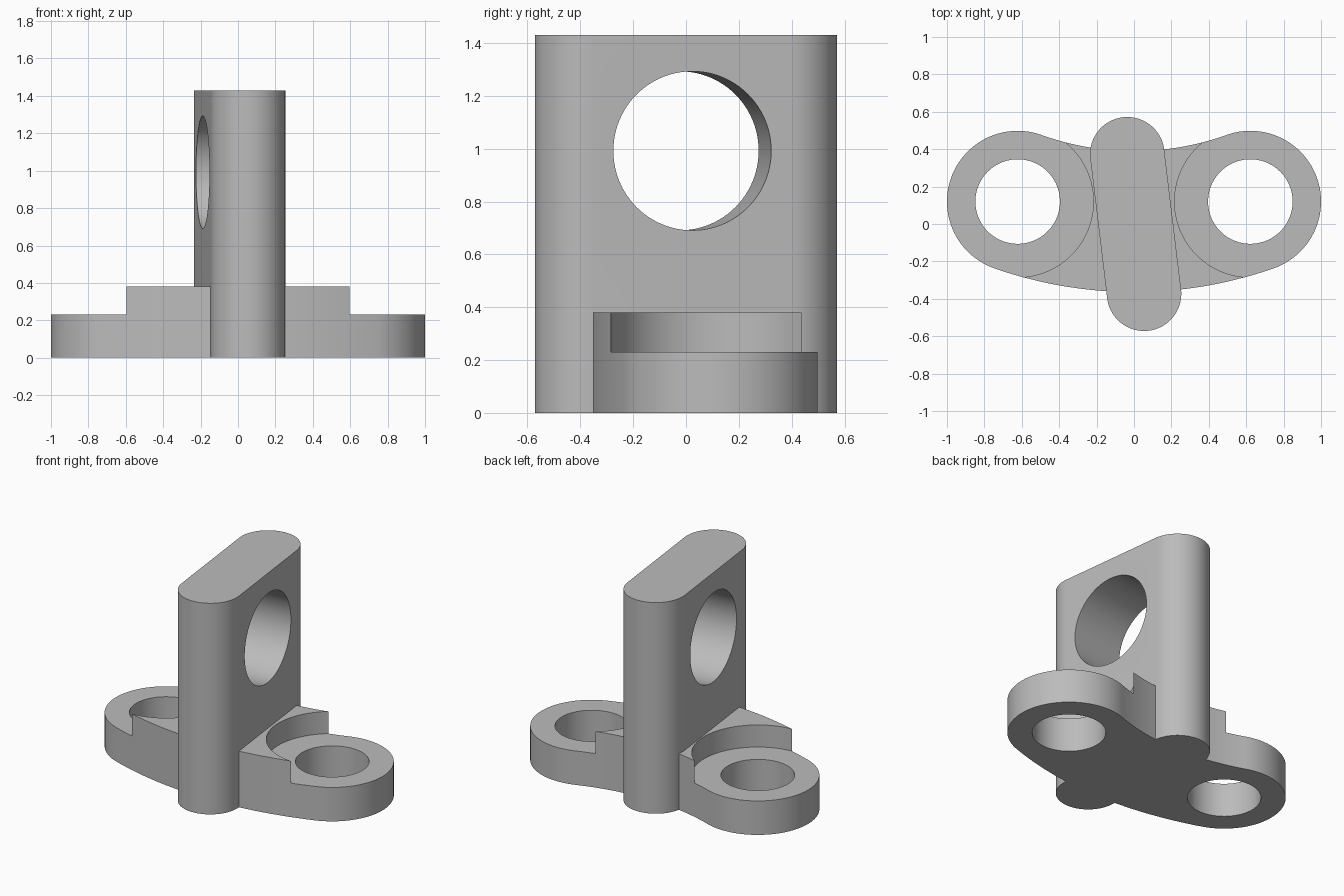
import bpy, bmesh, math
from mathutils import Vector, Matrix

if "Cube" in bpy.data.objects:
    bpy.data.objects.remove(bpy.data.objects["Cube"])

grey = bpy.data.materials.new("plain grey")
grey.diffuse_color = (0.5, 0.5, 0.5, 1)
grey.use_nodes = True
grey.node_tree.nodes["Principled BSDF"].inputs["Base Color"].default_value = grey.diffuse_color


def arc(cx, cy, r, a0, a1, n):
    """Points on an arc, angles in radians."""
    return [(cx + r * math.cos(a0 + (a1 - a0) * i / n),
             cy + r * math.sin(a0 + (a1 - a0) * i / n)) for i in range(n + 1)]


def prism(name, pts, z0, z1):
    """Extrude a counter-clockwise outline from z0 to z1."""
    bm = bmesh.new()
    face = bm.faces.new([bm.verts.new((x, y, z0)) for x, y in pts])
    top = bmesh.ops.extrude_face_region(bm, geom=[face])["geom"]
    bmesh.ops.translate(bm, vec=(0, 0, z1 - z0),
                        verts=[v for v in top if isinstance(v, bmesh.types.BMVert)])
    bmesh.ops.recalc_face_normals(bm, faces=bm.faces)
    mesh = bpy.data.meshes.new(name)
    bm.to_mesh(mesh)
    bm.free()
    mesh.materials.append(grey)
    ob = bpy.data.objects.new(name, mesh)
    bpy.context.collection.objects.link(ob)
    return ob


def disc(name, x, y, r, z0, z1):
    return prism(name, arc(x, y, r, 0, 2 * math.pi, 96)[:-1], z0, z1)


def combine(ob, other, operation):
    """Apply a boolean and discard the second object."""
    mod = ob.modifiers.new("join", "BOOLEAN")
    mod.operation, mod.solver, mod.object = operation, "EXACT", other
    bpy.context.view_layer.objects.active = ob
    bpy.ops.object.modifier_apply(modifier=mod.name)
    bpy.data.objects.remove(other)


# Base outline: two round lugs joined by tangent arcs
LX, LY, LR = 0.622, 0.12, 0.378
FRONT, BACK = -0.364, 0.39
d = LY - FRONT
rf = (LX**2 + d**2 - LR**2) / (2 * (d - LR))      # convex front arc
e = BACK - LY
rb = (LX**2 + e**2 - LR**2) / (2 * (LR - e))      # concave back arc
cf, cb = FRONT + rf, BACK + rb
af = math.atan2(LY - cf, LX)
ab = math.atan2(LY - cb, LX)
outline = (arc(0, cf, rf, -math.pi - af, af, 40)
           + arc(LX, LY, LR, af, ab + math.pi, 64)[1:]
           + arc(0, cb, rb, ab, -math.pi - ab, 40)[1:]
           + arc(-LX, LY, LR, -ab, 2 * math.pi - math.pi - af, 64)[1:-1])
bracket = prism("bracket", outline, 0, 0.38)

# Lowered lug seats and bolt holes
for s in (-1, 1):
    combine(bracket, disc("seat_cutter", s * LX, LY, 0.405, 0.23, 0.6), "DIFFERENCE")
    combine(bracket, disc("hole_cutter", s * LX, LY, 0.226, -0.2, 0.6), "DIFFERENCE")

# Upright plate with rounded ends, slightly turned
p, q = Vector((-0.036, 0.373)), Vector((0.054, -0.373))
t = math.atan2(p.y - q.y, p.x - q.x)
upright = prism("upright", arc(*p, 0.199, t - math.pi / 2, t + math.pi / 2, 48)
                + arc(*q, 0.199, t + math.pi / 2, t + 1.5 * math.pi, 48), 0, 1.43)

# Large cross hole through the upright
bore = disc("bore_cutter", 0, 0, 0.301, -0.5, 0.5)
mid = (p + q) / 2
bore.data.transform(Matrix.Translation((mid.x, mid.y, 0.992))
                    @ Matrix.Rotation(t - math.pi / 2, 4, "Z")
                    @ Matrix.Rotation(math.pi / 2, 4, "Y"))
combine(upright, bore, "DIFFERENCE")
combine(bracket, upright, "UNION")

# Smooth curved walls, crisp edges
bpy.ops.object.select_all(action="DESELECT")
bracket.select_set(True)
bpy.context.view_layer.objects.active = bracket
bpy.ops.object.shade_smooth_by_angle(angle=math.radians(25))
